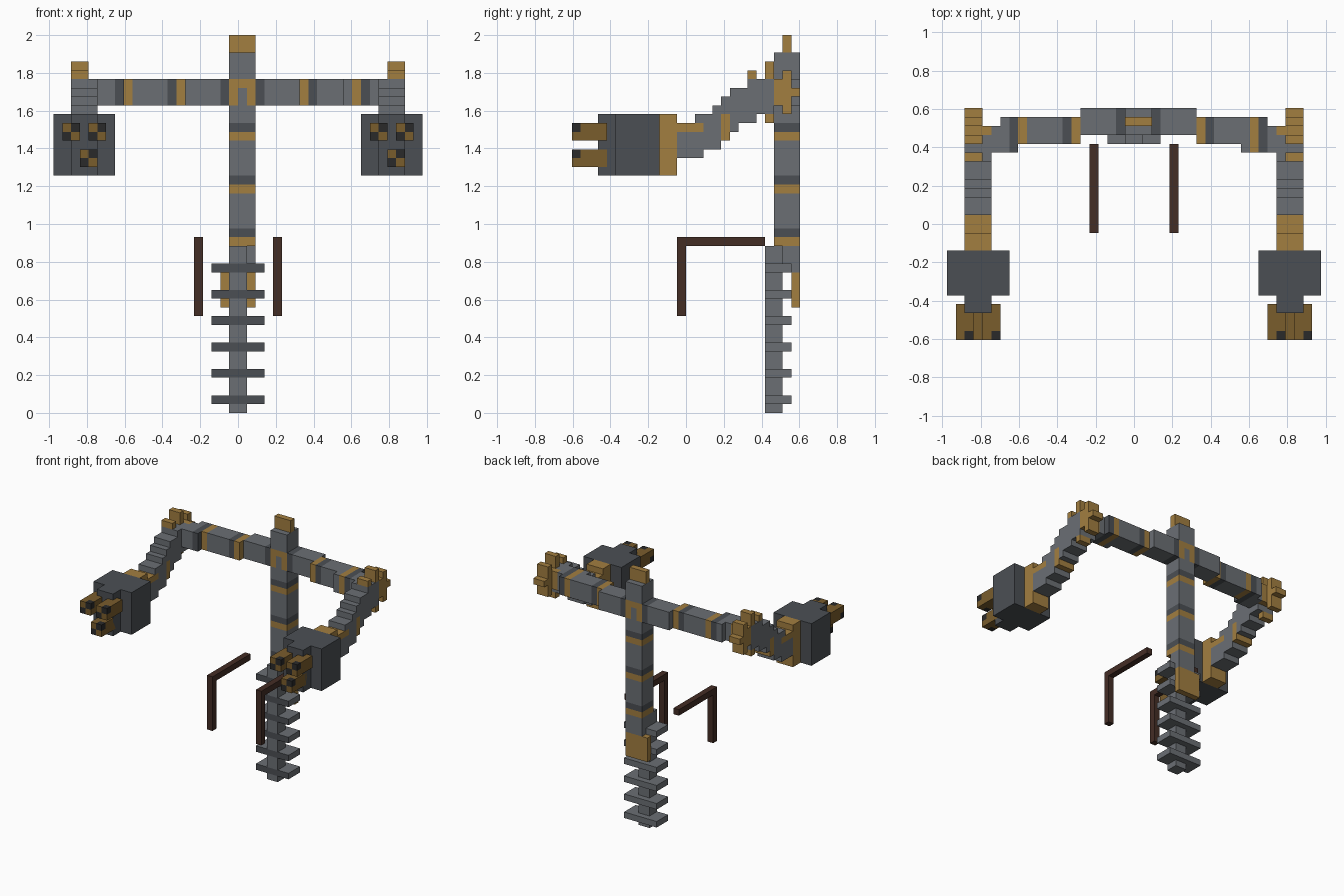
import bpy
import bmesh
from mathutils import Matrix, Vector

default_cube = bpy.data.objects.get("Cube")
if default_cube:
    bpy.data.objects.remove(default_cube, do_unlink=True)

UNIT = 2 / 43  # edge length of one block


def srgb_to_linear(value):
    value /= 255
    return value / 12.92 if value < 0.04 else ((value + 0.055) / 1.055) ** 2.4


def make_material(name, red, green, blue):
    mat = bpy.data.materials.new(name)
    colour = [srgb_to_linear(c) for c in (red, green, blue)] + [1]
    mat.diffuse_color = colour
    mat.use_nodes = True
    shader = next(n for n in mat.node_tree.nodes if n.type == "BSDF_PRINCIPLED")
    shader.inputs["Base Color"].default_value = colour
    return mat


GRAY, DARK, GOLD, BRONZE, BLACK, BROWN = range(6)
MATERIALS = [
    make_material("steel gray", 107, 111, 116),
    make_material("charcoal", 75, 79, 84),
    make_material("gold", 162, 126, 64),
    make_material("dark bronze", 122, 93, 44),
    make_material("near black", 42, 42, 42),
    make_material("dark brown", 68, 45, 37),
]


class Part:
    """A mesh object made of boxes measured in blocks."""

    def __init__(self, name):
        self.name = name
        self.bm = bmesh.new()

    def box(self, colour, xs, ys, zs, front=None):
        low, high = (Vector(p) for p in zip(xs, ys, zs))
        matrix = Matrix.Translation((low + high) / 2 * UNIT) @ Matrix.Diagonal(
            [abs(s) * UNIT for s in high - low] + [1])
        verts = bmesh.ops.create_cube(self.bm, size=1, matrix=matrix)["verts"]
        for face in {f for v in verts for f in v.link_faces}:
            face.normal_update()
            is_front = front is not None and face.normal.y < -0.9
            face.material_index = front if is_front else colour

    def finish(self):
        mesh = bpy.data.meshes.new(self.name)
        self.bm.to_mesh(mesh)
        self.bm.free()
        for mat in MATERIALS:
            mesh.materials.append(mat)
        obj = bpy.data.objects.new(self.name, mesh)
        bpy.context.collection.objects.link(obj)


# Lower spine with ribs
spine = Part("lower_spine")
ribs = Part("ribs")
bottom = 0
for level in range(1, 17, 3):
    spine.box(GRAY, (-1, 1), (9, 11), (bottom, level))
    ribs.box(GRAY, (-3, 3), (9, 12), (level, level + 1), front=DARK)
    bottom = level + 1
spine.box(GRAY, (-1, 1), (9, 11), (bottom, 19))
spine.finish()
ribs.finish()

# Upper column with repeated gold and dark bands
column = Part("column")
WIDE, DEEP = (-1, 2), (10, 13)
column.box(GRAY, WIDE, (12, 13), (16, 17))
column.box(GRAY, WIDE, (11, 13), (17, 19))
for base, top in ((19, 25), (25, 31), (31, 35)):
    column.box(GOLD, WIDE, DEEP, (base, base + 1))
    column.box(DARK, WIDE, DEEP, (base + 1, base + 2))
    column.box(GRAY, WIDE, DEEP, (base + 2, top))
column.box(GRAY, WIDE, DEEP, (38, 41))
column.finish()

# Gold arch around the column where the crossbar meets it
arch = Part("column_arch")
arch.box(GOLD, (-1, 0), DEEP, (35, 38))
arch.box(GOLD, (1, 2), DEEP, (35, 38))
arch.box(GOLD, (0, 1), DEEP, (37, 38))
arch.box(GRAY, (0, 1), DEEP, (35, 37))
arch.finish()

fin = Part("top_fin")
fin.box(GOLD, WIDE, (11, 12), (41, 43))
fin.finish()

plate = Part("tail_plate")
plate.box(GOLD, (-2, 2), (12, 13), (12, 16))
plate.finish()

# Crossbar, stepping forward towards both ends
bar = Part("crossbar")
BANDS = {-14: DARK, -13: GOLD, -8: DARK, -7: GOLD, -2: DARK,
         2: DARK, 7: GOLD, 8: DARK, 13: GOLD, 14: DARK}
RUNS = [((-16, -15), (8, 11)), ((-15, -13), (8, 12)), ((-13, -6), (9, 12)),
        ((-6, -1), DEEP), ((2, 7), DEEP), ((7, 12), (9, 12)),
        ((12, 15), (8, 12)), ((15, 16), (8, 11))]
for (start, end), depth in RUNS:
    x = start
    while x < end:
        stop = x + 1
        while stop < end and BANDS.get(stop) == BANDS.get(x):
            stop += 1
        bar.box(BANDS.get(x, GRAY), (x, stop), depth, (35, 38))
        x = stop
bar.finish()

# Stepped arm: colour, depth range, height range
ARM = [
    (GRAY, (-1, 2), (29, 32)), (GOLD, (-1, 2), (32, 33)),
    (GRAY, (1, 3), (33, 34)), (GRAY, (2, 3), (30, 33)),
    (GRAY, (3, 4), (30, 35)), (GOLD, (4, 5), (31, 34)),
    (GRAY, (4, 5), (34, 36)), (GRAY, (5, 6), (32, 37)),
    (GRAY, (6, 7), (33, 37)), (GRAY, (7, 8), (33, 38)),
    (GRAY, (8, 10), (34, 38)), (GOLD, (10, 11), (35, 38)),
]
# Shoulder spikes: depth range, height range
SPIKES = [((7, 8), (38, 39)), ((9, 10), (38, 40)), ((11, 12), (37, 39)),
          ((11, 13), (36, 37)), ((11, 12), (34, 36)), ((9, 10), (33, 34))]

for side, sign in (("left", 1), ("right", -1)):
    def span(a, b):
        return sorted((a * sign, b * sign))

    arm = Part(side + "_arm")
    for colour, ys, zs in ARM:
        arm.box(colour, span(16, 19), ys, zs)
    arm.finish()

    spikes = Part(side + "_shoulder_spikes")
    for ys, zs in SPIKES:
        spikes.box(GOLD, span(17, 19), ys, zs)
    spikes.finish()

    # Head block with gold collar behind and a narrow snout in front
    head = Part(side + "_head")
    head.box(DARK, span(14, 21), (-8, -3), (27, 34))
    head.box(DARK, span(16, 19), (-10, -8), (27, 34))
    head.box(GOLD, span(16, 19), (-3, -1), (27, 34))
    head.finish()

    # Three prongs with checkered tips
    prongs = Part(side + "_prongs")
    centre = 17.5 * sign
    for offset, z in ((-2.5, 31), (0.5, 31), (-0.5, 28)):
        x = centre + offset
        prongs.box(BRONZE, (x, x + 2), (-12, -9), (z, z + 2))
        for i in range(2):
            for j in range(2):
                prongs.box(BLACK if i == j else BRONZE, (x + i, x + i + 1),
                           (-13, -12), (z + j, z + j + 1))
    prongs.finish()

    # Bent side handle
    handle = Part(side + "_handle")
    handle.box(BROWN, span(4, 5), (-1, 9), (19, 20))
    handle.box(BROWN, span(4, 5), (-1, 0), (11, 19))
    handle.finish()
